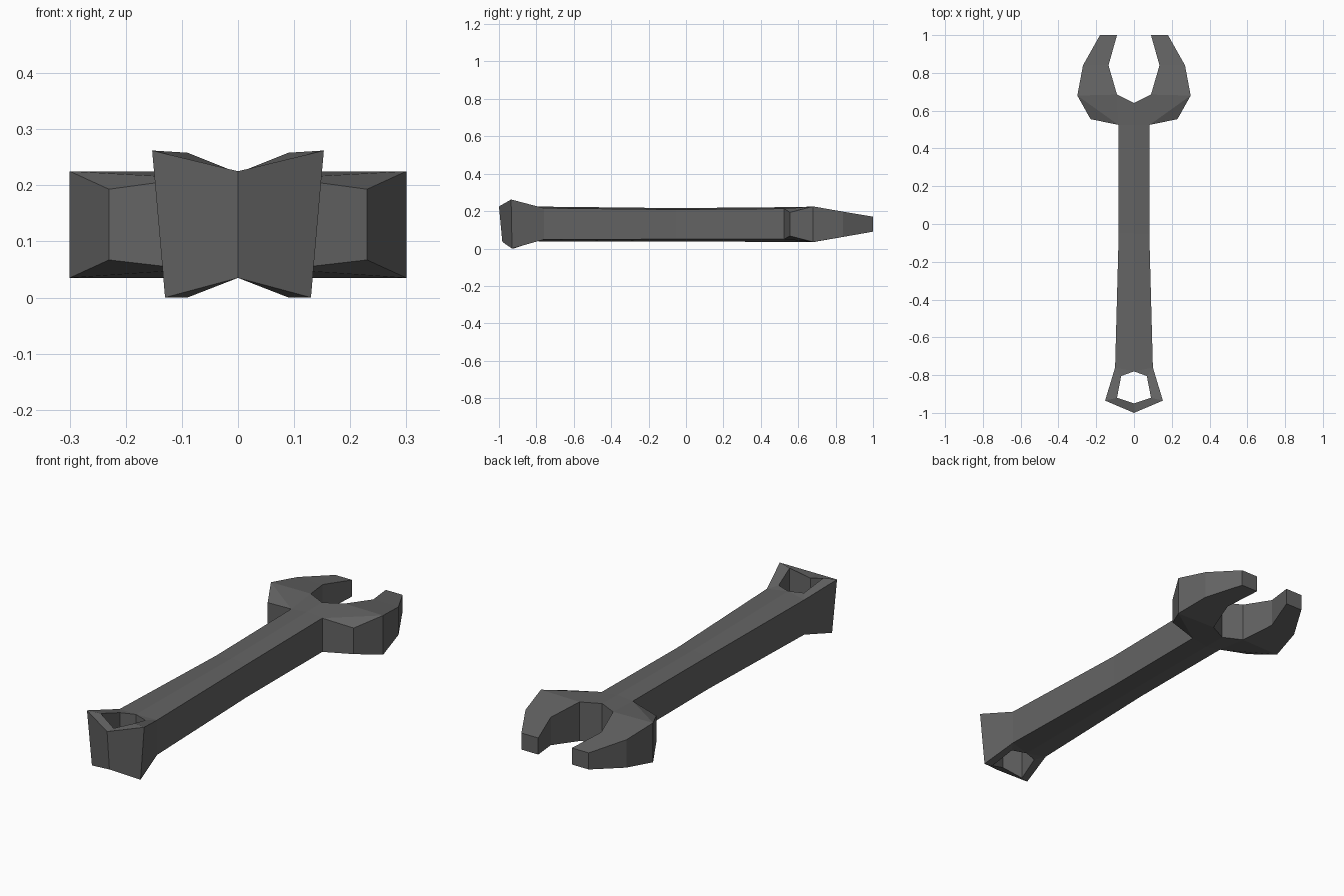
import bpy, bmesh

if "Cube" in bpy.data.objects:
    bpy.data.objects.remove(bpy.data.objects["Cube"])

metal = bpy.data.materials.new("dark grey metal")
metal.diffuse_color = (0.125, 0.125, 0.125, 1)
metal.use_nodes = True
metal.node_tree.nodes["Principled BSDF"].inputs["Base Color"].default_value = metal.diffuse_color

# Right half of the plan: x, y, bottom z, top z
plan = [
    (.09, 1, .09, .17), (.18, 1, .09, .17),             # jaw tip
    (.135, .84, .062, .197), (.27, .84, .062, .197),    # jaw middle
    (.09, .685, .035, .224), (.30, .68, .035, .225),    # jaw root
    (0, .64, .035, .223),                               # jaw throat
    (.23, .555, .067, .193), (.083, .525, .05, .213), (0, .525, .035, .221),
    (.081, -.05, .05, .208), (0, -.05, .038, .216),     # shaft middle
    (.10, -.76, .048, .216), (.068, -.805, .04, .224), (0, -.78, .038, .224),
    (.153, -.935, 0, .262), (.09, -.92, 0, .258),       # ring corner
    (0, -1, .035, .225), (0, -.95, .036, .222),         # ring front
]
# The ring's front tapers inward toward its underside
lower_xy = {15: (.13, -.93), 17: (0, -.982)}
cells = [(0, 1, 3, 2), (2, 3, 5, 4), (4, 5, 8), (5, 7, 8), (4, 8, 9, 6),
         (8, 10, 11, 9), (10, 12, 14, 11), (12, 13, 14),
         (12, 15, 16, 13), (15, 17, 18, 16)]

bm = bmesh.new()
top = [bm.verts.new((x, y, z1)) for x, y, z0, z1 in plan]
bottom = [bm.verts.new((*lower_xy.get(i, (x, y)), z0))
          for i, (x, y, z0, z1) in enumerate(plan)]

# Top and bottom skins
for c in cells:
    bm.faces.new([top[i] for i in c])
    bm.faces.new([bottom[i] for i in reversed(c)])

# Walls along every open edge except the mirror plane
edges = [(c[i - 1], c[i]) for c in cells for i in range(len(c))]
count = {}
for a, b in edges:
    key = frozenset((a, b))
    count[key] = count.get(key, 0) + 1
for a, b in edges:
    if count[frozenset((a, b))] == 1 and (plan[a][0] > 0 or plan[b][0] > 0):
        bm.faces.new((top[a], bottom[a], bottom[b], top[b]))
bmesh.ops.recalc_face_normals(bm, faces=bm.faces)

# Closed, outward-facing check uses the top skin as reference
bm.normal_update()
if bm.faces[0].normal.z < 0:
    bmesh.ops.reverse_faces(bm, faces=bm.faces)

mesh = bpy.data.meshes.new("wrench")
bm.to_mesh(mesh)
bm.free()
mesh.materials.append(metal)
wrench = bpy.data.objects.new("wrench", mesh)
bpy.context.collection.objects.link(wrench)

# Left half
mirror = wrench.modifiers.new("mirror", 'MIRROR')
mirror.use_clip = True
